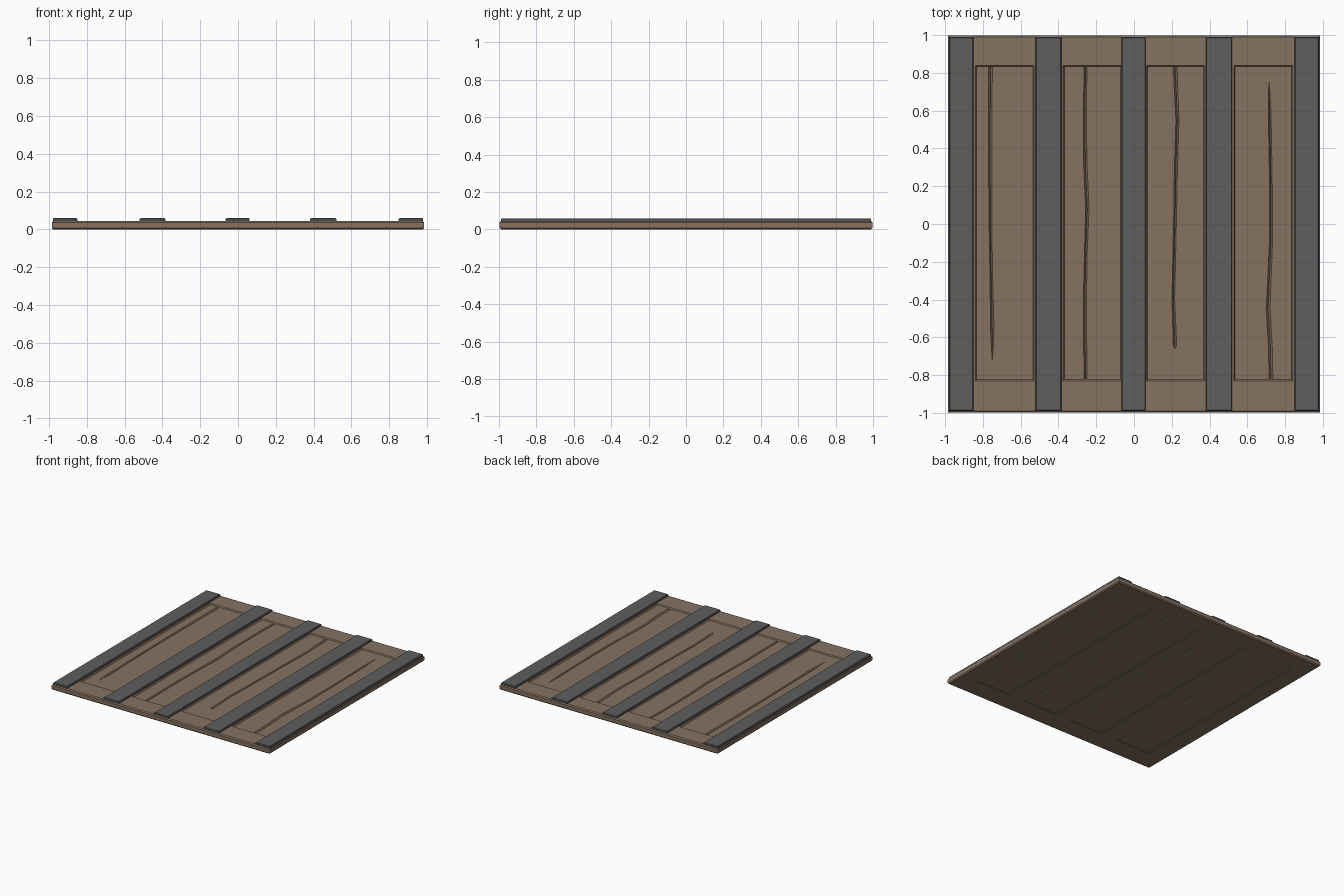
import bpy, bmesh

if "Cube" in bpy.data.objects:
    bpy.data.objects.remove(bpy.data.objects["Cube"])

def material(name, col):
    m = bpy.data.materials.new(name)
    m.diffuse_color = (*col, 1)
    m.use_nodes = True
    m.node_tree.nodes["Principled BSDF"].inputs["Base Color"].default_value = m.diffuse_color
    return m

WOOD = material("brown wood", (0.235, 0.168, 0.118))
METAL = material("dark grey metal", (0.112, 0.112, 0.112))

H = 0.045            # board thickness
PY0, PY1 = -0.83, 0.84
PANELS = [(-0.84, -0.53), (-0.375, -0.065), (0.065, 0.375), (0.53, 0.84)]
# crack centre lines: (y, x, half width)
CRACKS = [
    [(0.83, -0.76, .01), (0.4, -0.762, .009), (0, -0.76, .007), (-0.3, -0.755, .007),
     (-0.57, -0.75, .009), (-0.72, -0.75, .001)],
    [(0.83, -0.257, .008), (0.55, -0.26, .007), (0.3, -0.257, .009), (0.08, -0.247, .009),
     (-0.15, -0.255, .007), (-0.4, -0.26, .008), (-0.82, -0.257, .008)],
    [(0.83, 0.218, .010), (0.55, 0.23, .008), (0.3, 0.222, .008), (0, 0.217, .007),
     (-0.4, 0.208, .007), (-0.64, 0.217, .009), (-0.66, 0.217, .001)],
    [(0.75, 0.715, .001), (0.6, 0.718, .007), (0.2, 0.725, .007), (-0.1, 0.725, .008),
     (-0.45, 0.71, .010), (-0.65, 0.722, .010), (-0.82, 0.725, .010)],
]

def finish(name, bm, mat):
    bmesh.ops.remove_doubles(bm, verts=bm.verts, dist=1e-5)
    me = bpy.data.meshes.new(name)
    bm.to_mesh(me)
    bm.free()
    me.materials.append(mat)
    ob = bpy.data.objects.new(name, me)
    bpy.context.collection.objects.link(ob)
    return ob

def quad(bm, pts, flip=False):
    if flip:
        pts = pts[::-1]
    bm.faces.new([bm.verts.new(p) for p in pts])

def rect(x0, x1, y0, y1, z):
    return [(x0, y0, z), (x1, y0, z), (x1, y1, z), (x0, y1, z)]

def bridge(bm, a, b, flip=False):
    for i in range(4):
        j = (i + 1) % 4
        quad(bm, [a[i], a[j], b[j], b[i]], flip)

# frame: chamfered rim, with panel openings on both faces
bm = bmesh.new()
X, Y, C = 0.985, 0.997, 0.008
loops = [rect(-X + i, X - i, -Y + i, Y - i, z)
         for i, z in ((C, 0), (0, C), (0, H - C), (C, H))]
for a, b in zip(loops, loops[1:]):
    bridge(bm, a, b)
xs = [-X + C] + [v for p in PANELS for v in p] + [X - C]
ys = [-Y + C, PY0, PY1, Y - C]
for z, flip in ((H, False), (0, True)):
    for i in range(len(xs) - 1):
        for j in range(3):
            if not (j == 1 and i % 2 == 1):
                quad(bm, rect(xs[i], xs[i + 1], ys[j], ys[j + 1], z), flip)
    # sloped opening walls
    for x0, x1 in PANELS:
        d = -0.008 if z else 0.005
        bridge(bm, rect(x0, x1, PY0, PY1, z),
               rect(x0 + .006, x1 - .006, PY0 + .006, PY1 - .006, z + d), flip)
finish("board_frame", bm, WOOD)

# recessed panels with a carved crack along the grain
for n, ((x0, x1), crack) in enumerate(zip(PANELS, CRACKS)):
    bm = bmesh.new()
    x0, x1, y0, y1 = x0 + .006, x1 - .006, PY0 + .006, PY1 - .006
    zt = H - 0.008
    rows = [(y1, crack[0][1], 0)] + crack + [(y0, crack[-1][1], 0)]
    sec = []
    for y, x, w in rows:
        dz = 0.012 if w > 0.002 else 0
        sec.append([(x0, y, zt), (x - w - 1e-4, y, zt), (x, y, zt - dz),
                    (x + w + 1e-4, y, zt), (x1, y, zt)])
    for a, b in zip(sec, sec[1:]):
        for i in range(4):
            quad(bm, [b[i], b[i + 1], a[i + 1], a[i]])
    quad(bm, rect(x0, x1, y0, y1, 0.005), True)
    finish(f"panel_{n + 1}", bm, WOOD)

# metal straps across the top, with chamfered upper edges
for n, (a, b) in enumerate([(-0.98, -0.85), (-0.522, -0.383), (-0.065, 0.062),
                            (0.38, 0.52), (0.85, 0.98)]):
    bm = bmesh.new()
    L = [rect(a + i, b - i, -0.99 + i, 0.99 - i, z)
         for i, z in ((0, H - 0.003), (0, 0.054), (0.005, 0.059))]
    bridge(bm, L[0], L[1])
    bridge(bm, L[1], L[2])
    quad(bm, L[2])
    quad(bm, L[0], True)
    finish(f"metal_strap_{n + 1}", bm, METAL)
